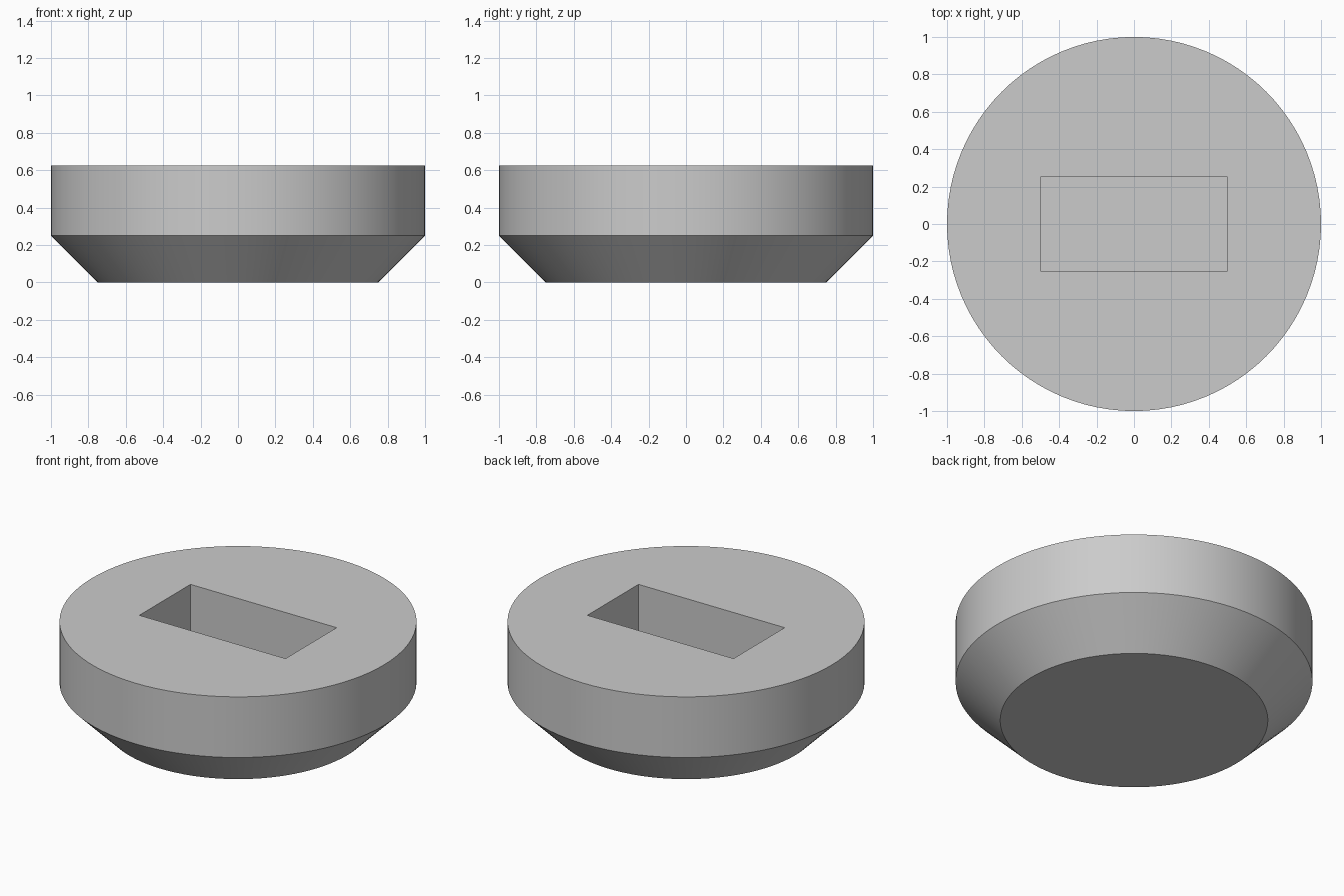
import bpy, bmesh, math

cube = bpy.data.objects.get("Cube")
if cube:
    bpy.data.objects.remove(cube, do_unlink=True)

SIDES = 96
HEIGHT = 0.625
SLOT_DEPTH = 0.375

# Single plain grey
grey = bpy.data.materials.new("plain grey")
grey.use_nodes = True
colour = (0.6, 0.6, 0.6, 1)
grey.diffuse_color = colour
grey.node_tree.nodes["Principled BSDF"].inputs["Base Color"].default_value = colour

bm = bmesh.new()


def ring(radius, z):
    angles = [2 * math.pi * i / SIDES for i in range(SIDES)]
    return [bm.verts.new((radius * math.cos(a), radius * math.sin(a), z)) for a in angles]


def rectangle(z):
    return [bm.verts.new((x * 0.5, y * 0.25, z))
            for x, y in ((1, 1), (-1, 1), (-1, -1), (1, -1))]


def bridge(lower, upper):
    n = len(lower)
    for i in range(n):
        j = (i + 1) % n
        bm.faces.new((lower[i], lower[j], upper[j], upper[i]))


# Disc body: flat base, tapered foot, straight rim
base, shoulder, rim = ring(0.75, 0), ring(1, 0.25), ring(1, HEIGHT)
bm.faces.new(base[::-1])
bridge(base, shoulder)
bridge(shoulder, rim)

# Rectangular slot sunk into the top
mouth, floor = rectangle(HEIGHT), rectangle(HEIGHT - SLOT_DEPTH)
bridge(mouth, floor)
bm.faces.new(floor)

# Top face around the slot, one panel per slot side
quarter = SIDES // 4
for k in range(4):
    start = k * quarter + quarter // 2
    arc = [rim[(start + i) % SIDES] for i in range(quarter + 1)]
    bm.faces.new(arc + [mouth[(k + 1) % 4], mouth[k]])

bmesh.ops.recalc_face_normals(bm, faces=bm.faces)
mesh = bpy.data.meshes.new("slotted_disc")
bm.to_mesh(mesh)
bm.free()
mesh.materials.append(grey)

disc = bpy.data.objects.new("slotted_disc", mesh)
bpy.context.collection.objects.link(disc)
bpy.context.view_layer.objects.active = disc
disc.select_set(True)
bpy.ops.object.shade_smooth_by_angle(angle=math.radians(30))
